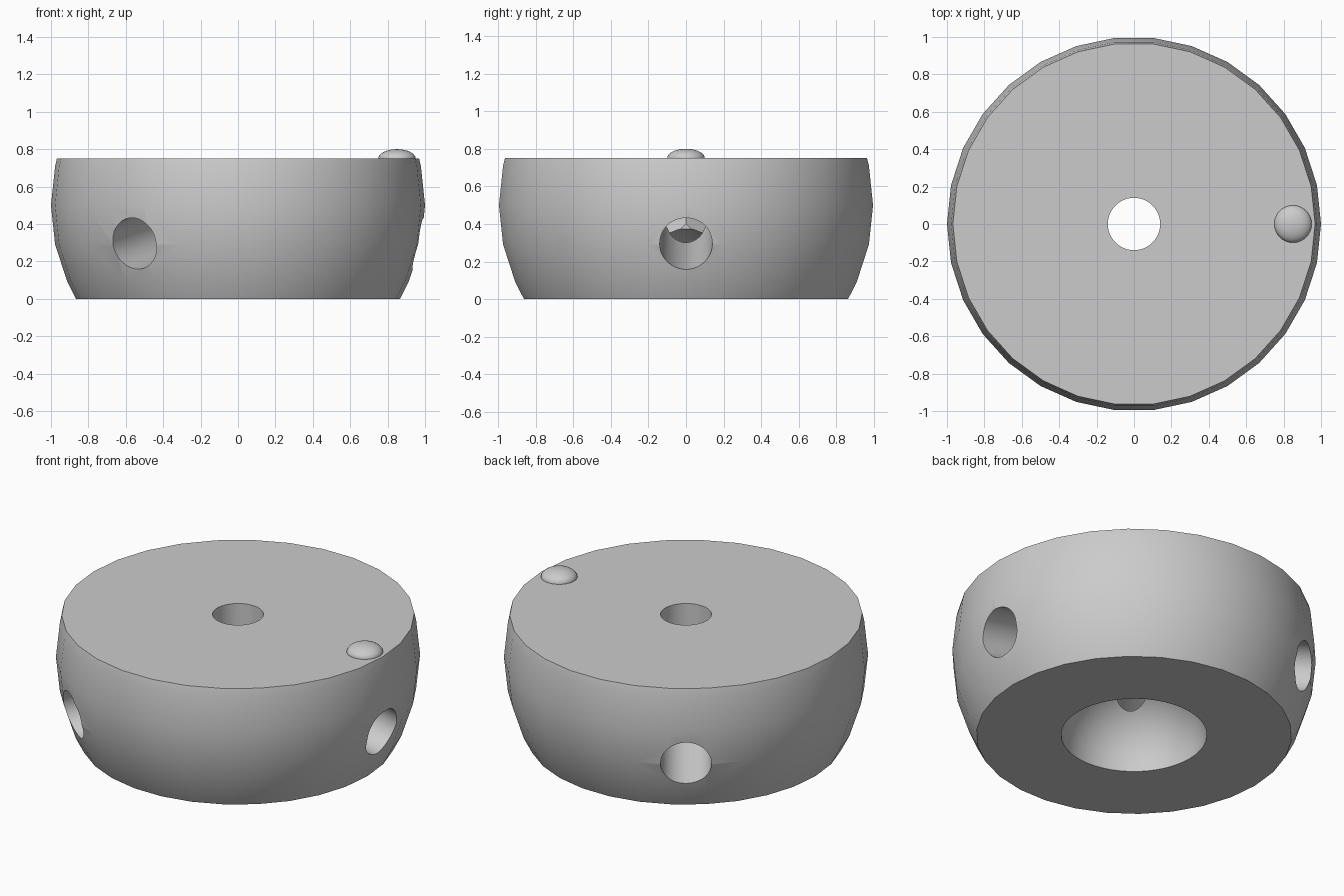
import bpy, bmesh
from math import sin, cos, pi, radians, sqrt
from mathutils import Matrix, Vector

if "Cube" in bpy.data.objects:
    bpy.data.objects.remove(bpy.data.objects["Cube"], do_unlink=True)

MID = 0.5        # height of the body's widest ring
TOP = 0.75       # height of the flat top
BORE = 0.14      # radius of every drilled hole

grey = bpy.data.materials.new("plain grey")
grey.use_nodes = True
grey.diffuse_color = (0.6, 0.6, 0.6, 1)
grey.node_tree.nodes["Principled BSDF"].inputs["Base Color"].default_value = grey.diffuse_color


def make_object(name, bm):
    bmesh.ops.recalc_face_normals(bm, faces=bm.faces)
    mesh = bpy.data.meshes.new(name)
    bm.to_mesh(mesh)
    bm.free()
    mesh.materials.append(grey)
    obj = bpy.data.objects.new(name, mesh)
    bpy.context.collection.objects.link(obj)
    return obj


def select_only(obj):
    bpy.ops.object.select_all(action='DESELECT')
    obj.select_set(True)
    bpy.context.view_layer.objects.active = obj


def cylinder(name, start, end, radius):
    start, end = Vector(start), Vector(end)
    axis = end - start
    place = Matrix.Translation((start + end) / 2) @ axis.to_track_quat('Z', 'Y').to_matrix().to_4x4()
    bm = bmesh.new()
    bmesh.ops.create_cone(bm, cap_ends=True, segments=48, radius1=radius, radius2=radius,
                          depth=axis.length, matrix=place)
    return make_object(name, bm)


def sphere(name, centre, scale, segments):
    bm = bmesh.new()
    place = Matrix.Translation(centre) @ Matrix.Diagonal((*scale, 1))
    bmesh.ops.create_uvsphere(bm, u_segments=segments, v_segments=segments // 2,
                              radius=1, matrix=place)
    return make_object(name, bm)


# Body: a ball of radius 1 sliced flat at the bottom and top
heights = [MID + sin(radians(a)) for a in (-30, -24, -12, 0, 12)] + [TOP]
bm = bmesh.new()
rings = []
for z in heights:
    r = sqrt(1 - (z - MID) ** 2)
    rings.append([bm.verts.new((r * cos(i * pi / 15), r * sin(i * pi / 15), z)) for i in range(30)])
for low, high in zip(rings, rings[1:]):
    for i in range(30):
        j = (i + 1) % 30
        bm.faces.new((low[i], low[j], high[j], high[i]))
bm.faces.new(rings[0])
bm.faces.new(rings[-1])
body = make_object("body", bm)

# Cutters: domed cavity below, centre bore, three sloping side bores
cutters = [sphere("cavity_cutter", (0, 0, 0), (0.4, 0.4, 0.4), 48),
           cylinder("centre_cutter", (0, 0, 0.2), (0, 0, 1), BORE)]
tilt = radians(-12)
for angle in (0, 125, 235):
    a = radians(angle)
    out = Vector((cos(a) * cos(tilt), sin(a) * cos(tilt), sin(tilt)))
    centre = Vector((0, 0, MID))
    cutters.append(cylinder("side_cutter", centre, centre + out * 1.3, BORE))

select_only(body)
for cutter in cutters:
    cutter.hide_render = True
    mod = body.modifiers.new("cut", 'BOOLEAN')
    mod.operation = 'DIFFERENCE'
    mod.solver = 'EXACT'
    mod.object = cutter
    bpy.ops.object.modifier_apply(modifier=mod.name)
for cutter in cutters:
    bpy.data.objects.remove(cutter, do_unlink=True)

# Low domed marker near the rim
marker = sphere("marker_dome", (0.85, 0, TOP), (0.1, 0.1, 0.05), 32)

for obj in (body, marker):
    select_only(obj)
    bpy.ops.object.shade_smooth_by_angle(angle=radians(30))
